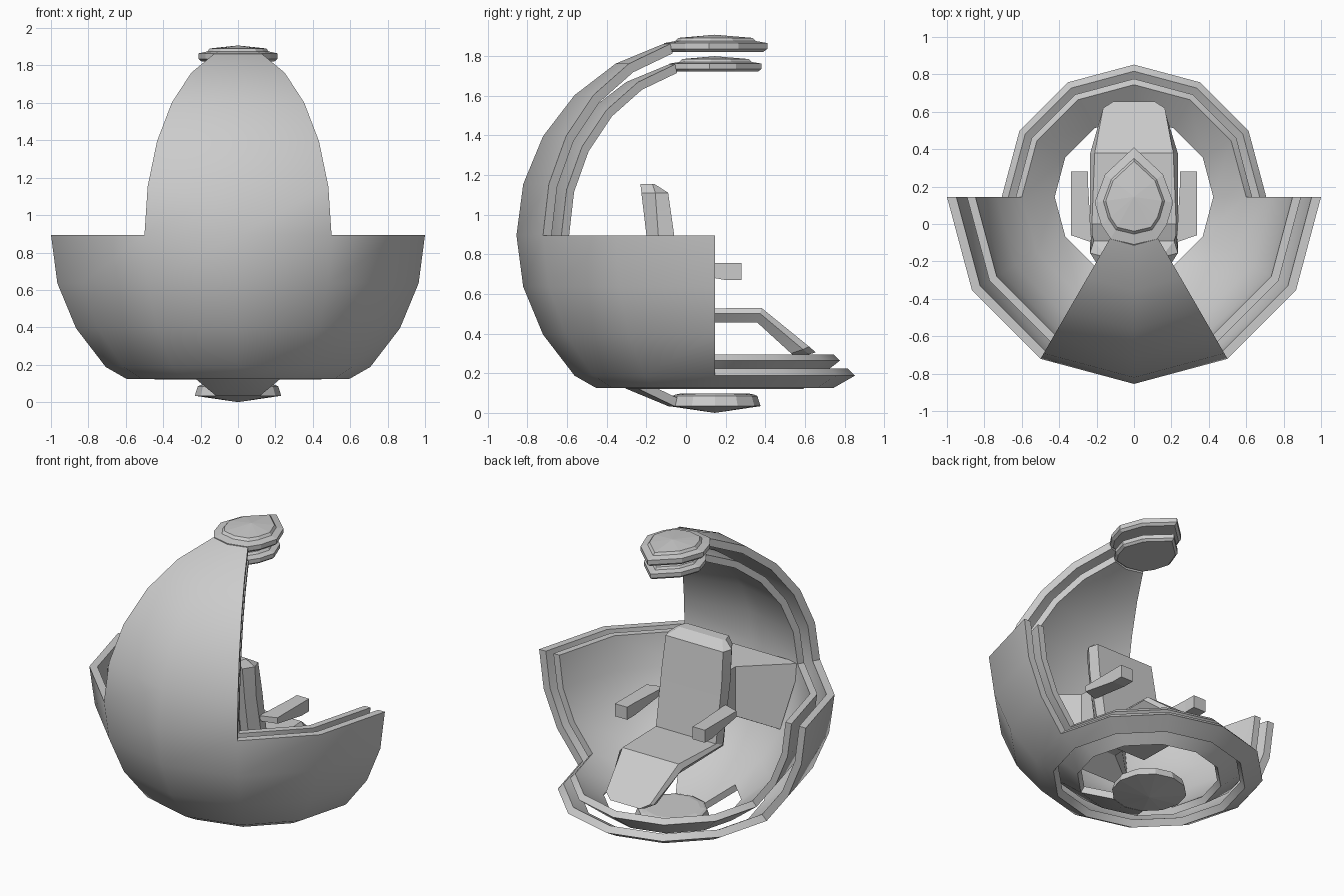
import bpy, bmesh
from math import sin, cos, radians

if "Cube" in bpy.data.objects:
    bpy.data.objects.remove(bpy.data.objects["Cube"])

CY, CZ = 0.145, 0.895          # centre of the spherical pod
R_IN = 0.893                   # radius of the inner liner


def finish(name, bm, smooth=None):
    bmesh.ops.remove_doubles(bm, verts=bm.verts[:], dist=0.0005)
    bmesh.ops.recalc_face_normals(bm, faces=bm.faces[:])
    me = bpy.data.meshes.new(name)
    bm.to_mesh(me)
    bm.free()
    ob = bpy.data.objects.new(name, me)
    bpy.context.collection.objects.link(ob)
    if smooth:
        bpy.ops.object.select_all(action='DESELECT')
        ob.select_set(True)
        bpy.context.view_layer.objects.active = ob
        bpy.ops.object.shade_smooth_by_angle(angle=radians(smooth))
    return ob


def loft(name, loops, cap=True, smooth=None, bm=None):
    """Skin a list of equal-length closed loops; a one-point loop makes a fan."""
    bm = bmesh.new()
    rows = [[bm.verts.new(p) for p in lp] for lp in loops]
    n = max(len(r) for r in rows)
    for a, b in zip(rows, rows[1:]):
        for i in range(n):
            j = (i + 1) % n
            if len(b) == 1:
                bm.faces.new((a[i], a[j], b[0]))
            else:
                bm.faces.new((a[i], a[j], b[j], b[i]))
    if cap:
        for r in (rows[0], rows[-1]):
            if len(r) > 2:
                bm.faces.new(r)
    return finish(name, bm, smooth)


def shell(name, R, thick, levels, cells):
    """Thick patch of a 12-sided sphere; levels are unit (radius, height) rings."""
    bm = bmesh.new()
    grid = {}

    def vert(i, j, k):
        key = (i, j % 12, k)
        if key not in grid:
            r, z = levels[i]
            s = R - thick * k
            a = radians(30 * j)
            grid[key] = bm.verts.new((s * r * cos(a), CY + s * r * sin(a), CZ + s * z))
        return grid[key]

    edges = {}
    for i, j in cells:
        ring = [(i, j), (i, (j + 1) % 12), (i + 1, (j + 1) % 12), (i + 1, j)]
        for k in (0, 1):
            bm.faces.new([vert(a, b, k) for a, b in ring])
        for e in zip(ring, ring[1:] + ring[:1]):
            edges.setdefault(frozenset(e), []).append(e)
    for used in edges.values():
        if len(used) == 1:
            (a, b) = used[0]
            bm.faces.new((vert(*a, 0), vert(*b, 0), vert(*b, 1), vert(*a, 1)))
    return finish(name, bm, 40)


def lat(d):
    return (cos(radians(d)), sin(radians(d)))


ALL, FRONT, WEDGE = range(12), range(6, 12), (8, 9)

# Outer shell: full base ring, front half bowl, narrow canopy wedge
levels = [(0.597, -0.77)] + [lat(d) for d in range(-45, 76, 15)]
cells = [(0, j) for j in ALL]
cells += [(i, j) for i in range(1, 4) for j in FRONT]
cells += [(i, j) for i in range(4, 9) for j in WEDGE]
shell("outer_shell", 1.0, 0.05, levels, cells)

# Inner liner: same layout, plus arm down to the foot disc
levels = [lat(d) for d in range(-75, 76, 15)]
cells = [(0, j) for j in WEDGE] + [(1, j) for j in ALL]
cells += [(i, j) for i in range(2, 5) for j in FRONT]
cells += [(i, j) for i in range(5, 10) for j in WEDGE]
shell("inner_liner", R_IN, 0.045, levels, cells)

# Teardrop caps on top
half = [(0, .265), (.155, .12), (.21, -.03), (.175, -.15), (.125, -.225), (0, -.255)]
tear = half + [(-x, y) for x, y in half[-2:0:-1]]


def teardrop_cap(name, s, flip=False):
    steps = [(.92, .925), (1, .94), (1, .97), (.78, .98), (.72, .996)]
    loops = [[(x * k * s, CY + y * k * s, CZ + h * s) for x, y in tear] for k, h in steps]
    loops.append([(0, CY, CZ + 1.012 * s)])
    loft(name, loops)


teardrop_cap("outer_top_cap", 1.0)
teardrop_cap("inner_top_cap", R_IN)

# Round foot disc at the bottom
disc = [(.20, .092), (.215, .085), (.231, .034)]
loops = [[(r * cos(radians(30 * j)), CY + r * sin(radians(30 * j)), z) for j in ALL]
         for r, z in [(.17, .098)] + disc]
loops.append([(0, CY, 0.0)])
loft("foot_disc", loops)

# Seat: cross-sections from headrest to leg rest
# (front y, z, half width), (middle y, z, half width), (back y, z, half width)
sections = [
    ((-.16, 1.155, .16), (-.17, 1.155, .18), (-.23, 1.155, .16)),
    ((-.09, 1.11, .215), (-.155, 1.11, .235), (-.225, 1.11, .19)),
    ((-.06, .90, .225), (-.14, .90, .235), (-.20, .90, .19)),
    ((.00, .525, .225), (-.06, .50, .235), (-.13, .455, .19)),
    ((.38, .53, .21), (.375, .50, .235), (.36, .455, .20)),
    ((.62, .335, .165), (.59, .32, .17), (.53, .30, .15)),
    ((.655, .305, .11), (.62, .295, .12), (.54, .29, .11)),
]
loops = []
for sec in sections:
    right = [(w, y, z) for y, z, w in sec]
    loops.append(right + [(-x, y, z) for x, y, z in reversed(right)])
loft("seat", loops, smooth=25)

# Armrests, tapering back into the seat
for side, label in ((1, "right"), (-1, "left")):
    arm = [(.28, .67, .755, .245, .337), (.20, .67, .755, .245, .337),
           (-.06, .715, .755, .23, .337), (-.10, .72, .755, .18, .22)]
    loft(label + "_armrest",
         [[(side * a, y, z0), (side * b, y, z0), (side * b, y, z1), (side * a, y, z1)]
          for y, z0, z1, a, b in arm])

# Tapered bracket joining the seat back to the shell
r_low = 0.73
wall = [(.435, -.61, CZ), (.5 * r_low, CY - .866 * r_low, .475)]
nose = [(.134, -.34, CZ), (.134, -.34, .56)]
tip = [(.134, -.17, CZ), (.134, -.14, .56)]
loops = []
for top, low in (wall, nose, tip):
    loops.append([top, low, (-low[0], *low[1:]), (-top[0], *top[1:])])
loft("seat_bracket", loops)
